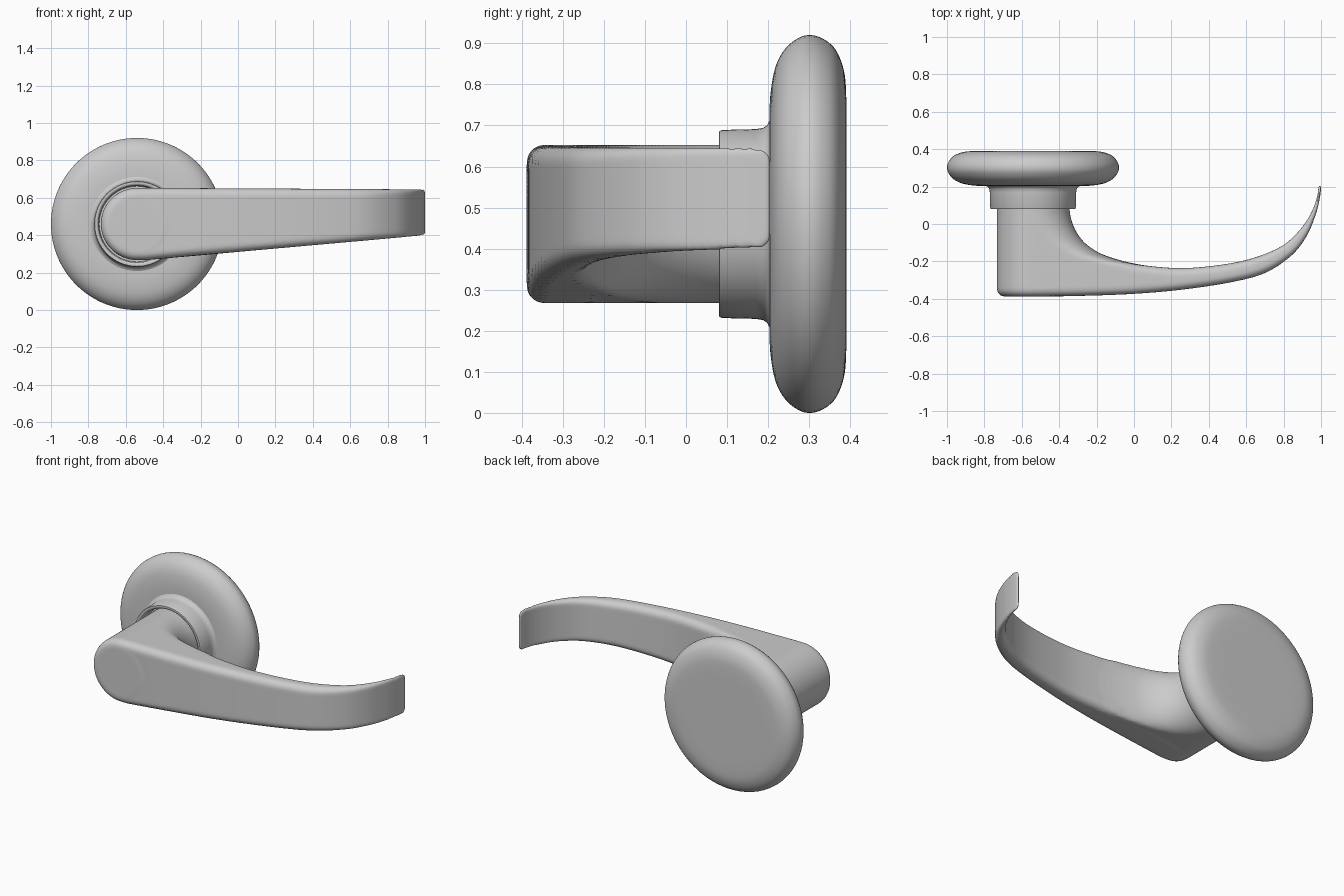
import bpy, bmesh, math
from mathutils import Vector

if "Cube" in bpy.data.objects:
    bpy.data.objects.remove(bpy.data.objects["Cube"])

CX, CZ, R = -0.54, 0.46, 0.193      # spindle axis and neck radius


def loft(name, rings, closed_caps=True):
    """Skin a list of equal-length rings into a closed mesh object."""
    bm = bmesh.new()
    rows = [[bm.verts.new(p) for p in ring] for ring in rings]
    n = len(rows[0])
    for a, b in zip(rows, rows[1:]):
        for i in range(n):
            j = (i + 1) % n
            bm.faces.new((a[i], a[j], b[j], b[i]))
    if closed_caps:
        bm.faces.new(rows[0])
        bm.faces.new(rows[-1])
    bmesh.ops.recalc_face_normals(bm, faces=bm.faces)
    me = bpy.data.meshes.new(name)
    bm.to_mesh(me)
    bm.free()
    ob = bpy.data.objects.new(name, me)
    bpy.context.collection.objects.link(ob)
    return ob


def select(*obs):
    bpy.ops.object.select_all(action='DESELECT')
    for o in obs:
        o.select_set(True)
    bpy.context.view_layer.objects.active = obs[0]


def spline(pts, t):
    """Catmull-Rom interpolation through tuples, t in 0..1."""
    f = t * (len(pts) - 1)
    i = min(int(f), len(pts) - 2)
    u = f - i
    g = [pts[min(max(i + k, 0), len(pts) - 1)] for k in (-1, 0, 1, 2)]
    return [0.5 * (2 * b + (c - a) * u + (2 * a - 5 * b + 4 * c - d) * u * u
                   + (3 * b - a - 3 * c + d) * u ** 3) for a, b, c, d in zip(*g)]


def lathe(name, profile, seg=96):
    """Revolve (radius, y) points about the spindle axis."""
    return loft(name, [[(CX + r * math.cos(2 * math.pi * k / seg), y,
                         CZ + r * math.sin(2 * math.pi * k / seg)) for k in range(seg)]
                       for r, y in profile])


# Rose: thick rounded disc against the door
rose_pts = [(0.235, 0.203), (0.31, 0.205), (0.38, 0.217), (0.425, 0.24), (0.452, 0.272),
            (0.46, 0.30), (0.453, 0.33), (0.428, 0.362), (0.38, 0.383), (0.32, 0.39), (0.2, 0.391)]
rose = lathe("rose", [(0.1, 0.203)] + [spline(rose_pts, k / 40) for k in range(41)])

# Collar: short sleeve with a recessed groove around the neck
collar = lathe("collar", [(0.15, 0.15), (0.202, 0.15), (0.206, 0.09), (0.212, 0.082), (0.218, 0.08),
                          (0.226, 0.081), (0.229, 0.088), (0.231, 0.17), (0.234, 0.188),
                          (0.241, 0.198), (0.255, 0.205), (0.255, 0.22), (0.15, 0.22)])


# Lever: front-view taper
def z_top(x):
    return 0.653 - 0.008 * max(0, min(1, (x + 0.5) / 1.5))


def z_bot(x):
    return max(CZ - R, 0.40 - 0.089 * (1 - x))


# Neck: y-level rings, round at the spindle and stretching into the lever
def neck_ring(y, xr, n=2.0, inset=0.0, half=32):
    pts = []
    for side in (1, -1):
        for k in range(half + 1):
            a = -math.pi / 2 + math.pi * k / half
            c, s = max(math.cos(a), 0), math.sin(a)
            if side > 0:
                c = c ** (2 / n)
                s = math.copysign(abs(s) ** (2 / n), s)
                x = xr - R + (R - inset) * c
            else:
                s = -s
                x = CX - (R - inset) * c
            mid, h = (z_top(x) + z_bot(x)) / 2, (z_top(x) - z_bot(x)) / 2 - inset
            pts.append((x, y, mid + h * s))
    # tiny offset keeps the two halves from sharing a point
    return [(x + (0.001 if i <= half else 0), y, z) for i, (x, y, z) in enumerate(pts)]


fillet = [(0.19, -0.347, 2), (0.08, -0.345, 2), (0.02, -0.335, 2.05), (-0.04, -0.31, 2.15),
          (-0.10, -0.265, 2.3), (-0.15, -0.195, 2.6), (-0.18, -0.12, 2.9),
          (-0.205, -0.03, 3.3), (-0.222, 0.06, 3.6)]
rings = []
for k in range(41):
    y, xr, n = spline(fillet, k / 40)
    rings.append(neck_ring(y, xr, n))
rings.append(neck_ring(-0.25, CX + R))
B = 0.042
for k in range(9):
    a = math.pi / 2 * k / 8
    rings.append(neck_ring(-0.388 + B * (1 - math.sin(a)), CX + R, 2, B * (1 - math.cos(a))))
lever = loft("lever", rings)

# Blade: rounded-rectangle sections between outer (x,y) and inner (x,y) curves
stations = [(-0.52, -0.388, -0.52, -0.20), (-0.2, -0.382, -0.17, -0.19),
            (0.05, -0.37, 0.05, -0.221), (0.28, -0.348, 0.26, -0.236),
            (0.52, -0.311, 0.48, -0.216), (0.70, -0.262, 0.65, -0.178),
            (0.84, -0.17, 0.795, -0.115), (0.92, -0.07, 0.888, -0.03),
            (0.968, 0.04, 0.945, 0.055), (0.992, 0.13, 0.977, 0.137),
            (1.002, 0.205, 0.988, 0.209)]


def blade_ring(t):
    ox, oy, ix, iy = spline(stations, t)
    O, I = Vector((ox, oy)), Vector((ix, iy))
    w = (I - O).length / 2
    mid, d = (O + I) / 2, (I - O).normalized()
    e = max(0, (t - 0.94) / 0.06)
    inset = 0.04 * (1 - math.sqrt(max(0, 1 - e * e)))
    zt, zb = z_top(mid.x) - inset, z_bot(mid.x) + inset
    h, zc = (zt - zb) / 2, (zt + zb) / 2
    r = min(B, 0.8 * w)
    pts = []
    for q, (sx, sz) in enumerate([(1, 1), (-1, 1), (-1, -1), (1, -1)]):
        for k in range(9):
            a = math.pi / 2 * (q + k / 8)
            p = mid + d * (sx * (w - r) + r * math.cos(a))
            pts.append((p.x, p.y, zc + sz * (h - r) + r * math.sin(a)))
    return pts


blade = loft("blade", [blade_ring(k / 120) for k in range(121)])

# Fuse neck and blade into one smooth casting
select(lever, blade)
bpy.ops.object.join()
rm = lever.modifiers.new("fuse", 'REMESH')
rm.mode = 'VOXEL'
rm.voxel_size = 0.0075
rm.use_smooth_shade = True
sm = lever.modifiers.new("relax", 'SMOOTH')
sm.factor = 0.5
sm.iterations = 8

select(rose, collar)
bpy.ops.object.shade_smooth_by_angle(angle=math.radians(40))
